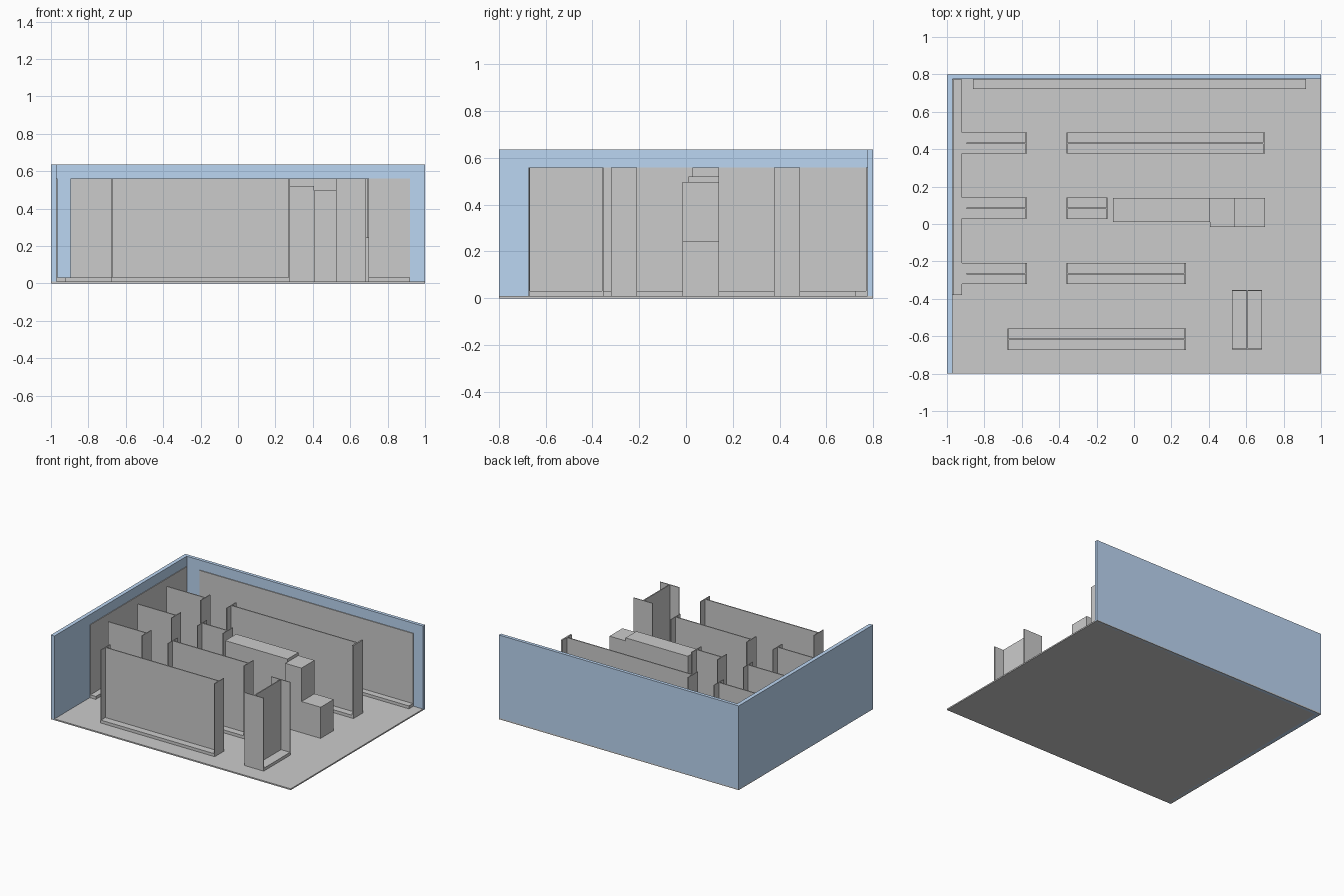
import bpy

if "Cube" in bpy.data.objects:
    bpy.data.objects.remove(bpy.data.objects["Cube"])

FLOOR = 0.01   # floor slab thickness
BASE = 0.032   # top of shelf plinths
TALL = 0.56    # top of shelving
T = 0.006      # panel thickness


def material(name, rgb):
    m = bpy.data.materials.new(name)
    m.diffuse_color = (*rgb, 1)
    m.use_nodes = True
    m.node_tree.nodes["Principled BSDF"].inputs["Base Color"].default_value = m.diffuse_color
    return m


def box(name, x, y, z, mat=None):
    """Box from (min, max) pairs on each axis."""
    bpy.ops.mesh.primitive_cube_add(size=1, location=[(a + b) / 2 for a, b in (x, y, z)])
    o = bpy.context.object
    o.name = name
    o.scale = [b - a for a, b in (x, y, z)]
    bpy.ops.object.transform_apply(location=False, rotation=False, scale=True)
    if mat:
        o.data.materials.append(mat)
    return o


def gondola(name, x, y, axis='x', near_end=True, panel_start=None, far_t=T):
    """Double-sided shelf: plinth, thin centre panel, and end panels across the run."""
    run, cross = (x, y) if axis == 'x' else (y, x)

    def part(label, r, c, z):
        box(f"{name}_{label}", *((r, c) if axis == 'x' else (c, r)), z)

    mid = sum(cross) / 2
    start = run[0] + T if panel_start is None else panel_start
    part("base", (run[0] + (T if near_end else 0), run[1] - far_t), cross, (FLOOR, BASE))
    part("centre_panel", (start, run[1] - far_t), (mid - 0.004, mid + 0.004), (BASE, TALL))
    part("far_end_panel", (run[1] - far_t, run[1]), cross, (FLOOR, TALL))
    if near_end:
        part("near_end_panel", (run[0], run[0] + T), cross, (FLOOR, TALL))


# Room shell
blue = material("wall_blue", (0.50, 0.67, 0.89))
dark = material("floor_grey", (0.55, 0.55, 0.57))
box("floor", (-1, 1), (-0.8, 0.8), (0, FLOOR), dark)
box("left_wall", (-1, -0.97), (-0.8, 0.8), (0, 0.635), blue)
box("back_wall", (-0.97, 1), (0.775, 0.8), (0, 0.635), blue)

# Single-sided shelving against the walls
box("left_shelf_panel", (-0.97, -0.965), (-0.38, 0.773), (FLOOR, TALL))
box("left_shelf_base", (-0.965, -0.92), (-0.38, 0.773), (FLOOR, BASE))
box("back_shelf_panel", (-0.86, 0.92), (0.769, 0.775), (FLOOR, TALL))
box("back_shelf_base", (-0.86, 0.92), (0.722, 0.769), (FLOOR, BASE))

# Short shelves running out from the left wall
for i, y in enumerate((-0.265, 0.085, 0.432)):
    gondola(f"side_shelf_{i + 1}", (-0.92, -0.573), (y - 0.056, y + 0.056),
            near_end=False, panel_start=-0.895)

# Free-standing shelves
gondola("back_aisle_shelf", (-0.362, 0.70), (0.376, 0.488), far_t=0.011)
gondola("short_aisle_shelf", (-0.362, -0.142), (0.028, 0.141))
gondola("middle_aisle_shelf", (-0.362, 0.277), (-0.321, -0.209))
gondola("front_aisle_shelf", (-0.677, 0.277), (-0.673, -0.56))
gondola("cross_shelf", (0.525, 0.685), (-0.672, -0.352), axis='y')

# Stepped counter
box("long_counter", (-0.113, 0.406), (0.01, 0.14), (FLOOR, 0.52))
box("counter_end", (0.406, 0.54), (-0.015, 0.14), (FLOOR, 0.497))
box("low_counter", (0.54, 0.70), (-0.015, 0.14), (FLOOR, 0.245))
